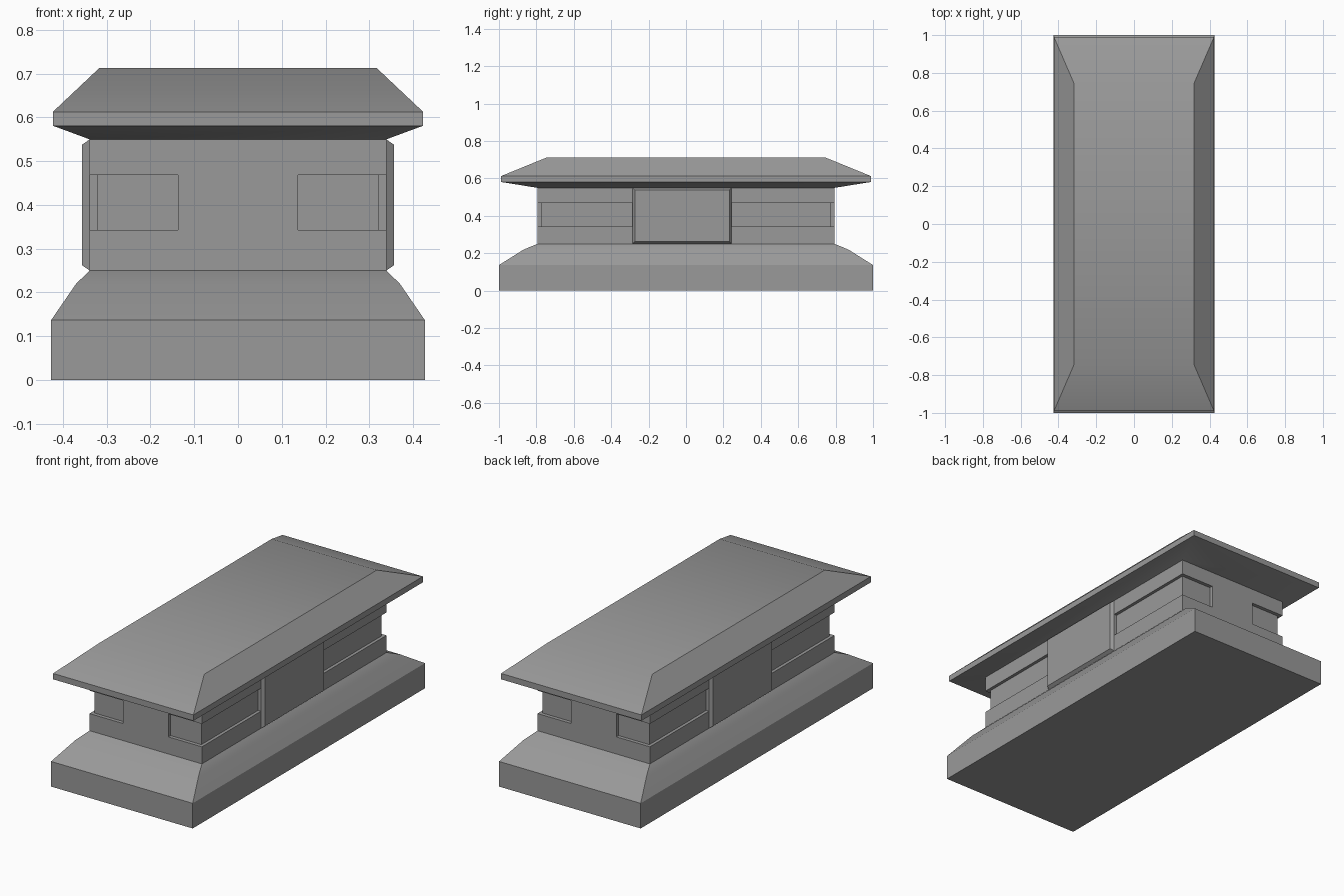
import bpy, bmesh, math

if "Cube" in bpy.data.objects:
    bpy.data.objects.remove(bpy.data.objects["Cube"])

# Dark grey shared by every part
grey = bpy.data.materials.new("dark_grey")
grey.diffuse_color = (0.32, 0.32, 0.32, 1)
grey.use_nodes = True
grey.node_tree.nodes["Principled BSDF"].inputs["Base Color"].default_value = grey.diffuse_color


def make_object(name, bm):
    bmesh.ops.recalc_face_normals(bm, faces=bm.faces)
    mesh = bpy.data.meshes.new(name)
    bm.to_mesh(mesh)
    bm.free()
    mesh.materials.append(grey)
    obj = bpy.data.objects.new(name, mesh)
    bpy.context.collection.objects.link(obj)
    return obj


def select_only(obj):
    bpy.ops.object.select_all(action='DESELECT')
    obj.select_set(True)
    bpy.context.view_layer.objects.active = obj


def loft(name, rings, cap_bottom, cap_top):
    """Stack rectangles given as (half x, half y, z)."""
    bm = bmesh.new()
    loops = [[bm.verts.new((sx * x, sy * y, z))
              for sx, sy in ((-1, -1), (1, -1), (1, 1), (-1, 1))]
             for x, y, z in rings]
    for low, high in zip(loops, loops[1:]):
        for i in range(4):
            j = (i + 1) % 4
            bm.faces.new((low[i], low[j], high[j], high[i]))
    if cap_bottom:
        bm.faces.new(loops[0][::-1])
    if cap_top:
        bm.faces.new(loops[-1])
    return make_object(name, bm)


def smooth(obj):
    select_only(obj)
    bpy.ops.object.shade_smooth_by_angle(angle=math.radians(30))


BX, BY, Z0, Z1 = 0.339, 0.795, 0.25, 0.55  # wall half sizes and heights
P0, P1 = -0.286, 0.244                     # side panel extent along y

# Flared base
smooth(loft("base", [(0.427, 1.0, 0), (0.427, 1.0, 0.137),
                     (0.37, 0.868, 0.22), (BX, BY, Z0)], True, False))

# Hipped roof with sloping eaves
smooth(loft("roof", [(BX, BY, Z1), (0.423, 0.988, 0.581),
                     (0.423, 0.988, 0.613), (0.317, 0.743, 0.713)], False, True))

# Walls with wrap-around corner windows cut in
walls = loft("walls", [(BX, BY, Z0), (BX, BY, Z1)], True, True)
for sx in (-1, 1):
    for sy in (-1, 1):
        end = -P0 if sx * sy < 0 else P1
        outline = [(0.137, 0.775), (0.322, 0.775), (0.322, end),
                   (0.4, end), (0.4, 0.9), (0.137, 0.9)]
        bm = bmesh.new()
        face = bm.faces.new([bm.verts.new((sx * x, sy * y, 0.343)) for x, y in outline])
        top = bmesh.ops.extrude_face_region(bm, geom=[face])["geom"]
        bmesh.ops.translate(bm, vec=(0, 0, 0.125),
                            verts=[v for v in top if isinstance(v, bmesh.types.BMVert)])
        cutter = make_object("window_cutter", bm)
        cutter.hide_render = True
        mod = walls.modifiers.new("window", 'BOOLEAN')
        mod.operation, mod.solver, mod.object = 'DIFFERENCE', 'EXACT', cutter
        select_only(walls)
        bpy.ops.object.modifier_apply(modifier=mod.name)
        bpy.data.objects.remove(cutter)

# Drop the hidden wall caps
bm = bmesh.new()
bm.from_mesh(walls.data)
caps = [f for f in bm.faces if abs(f.normal.z) > 0.9
        and not 0.3 < f.calc_center_median().z < 0.5]
bmesh.ops.delete(bm, geom=caps, context='FACES')
bm.to_mesh(walls.data)
bm.free()

# Bevelled door panels, one each side, turned half round
for name, s in (("right_panel", 1), ("left_panel", -1)):
    bm = bmesh.new()
    back, front = [[bm.verts.new((s * x, s * y, z)) for y, z in
                    ((P0 + d, Z0 + d), (P1 - d, Z0 + d), (P1 - d, Z1 - d), (P0 + d, Z1 - d))]
                   for x, d in ((BX, 0), (0.356, 0.012))]
    for i in range(4):
        j = (i + 1) % 4
        bm.faces.new((back[i], back[j], front[j], front[i]))
    bm.faces.new(front)
    bm.faces.new(back[::-1])
    make_object(name, bm)
